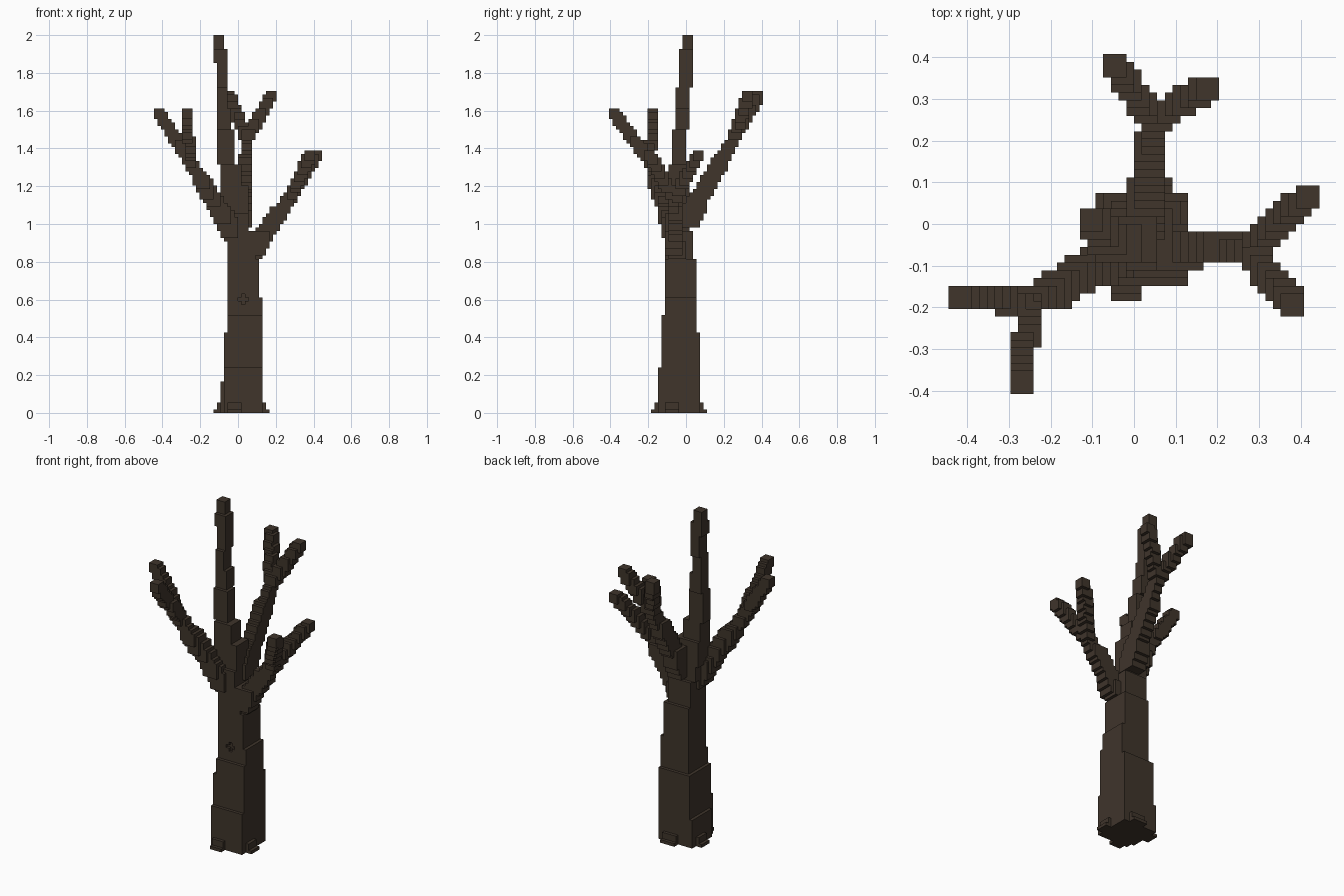
import bpy, bmesh
from mathutils import Vector

if "Cube" in bpy.data.objects:
    bpy.data.objects.remove(bpy.data.objects["Cube"])

V = 2 / 108  # voxel size

bark = bpy.data.materials.new("bark")
bark.diffuse_color = (0.05, 0.035, 0.024, 1)
bark.use_nodes = True
bark.node_tree.nodes["Principled BSDF"].inputs["Base Color"].default_value = bark.diffuse_color


def box(x0, x1, y0, y1, z0, z1):
    return {(x, y, z) for x in range(x0, x1) for y in range(y0, y1) for z in range(z0, z1)}


def limb(a, b, n0=3, n1=3):
    """Sweep a cubic brush of n voxels from a to b."""
    a, b, cells = Vector(a) / V, Vector(b) / V, set()
    steps = int((b - a).length * 2)
    for i in range(steps + 1):
        t = i / steps
        n = round(n0 + (n1 - n0) * t)
        x, y, z = (round(c - n / 2) for c in a.lerp(b, t))
        cells |= box(x, x + n, y, y + n, z, z + n)
    return cells


parts = {}

# Trunk: stacked square courses, with a small knot hole in front
trunk = set()
for c in [(-5, 7, -6, 4, 0, 9), (-4, 7, -8, 4, 0, 13), (-4, 7, -7, 4, 13, 23),
          (-3, 7, -7, 3, 23, 28), (-3, 7, -6, 3, 28, 33), (-3, 6, -6, 3, 33, 44),
          (-3, 5, -6, 2, 44, 52)]:
    trunk |= box(*c)
trunk -= box(1, 2, -6, -5, 31, 34) | box(0, 3, -6, -5, 32, 33)
parts["trunk"] = trunk

# Roots: two-step toes on the four sides
roots = set()
for c in [(-7, -5, -2, 2, 0, 1), (-6, -5, -2, 2, 0, 3), (7, 9, -6, -2, 0, 1),
          (7, 8, -6, -2, 0, 3), (-3, 1, -10, -8, 0, 1), (-3, 1, -9, -8, 0, 3),
          (0, 5, 4, 6, 0, 1), (0, 5, 4, 5, 0, 3)]:
    roots |= box(*c)
parts["roots"] = roots

# Central leader
leader = set()
for c in [(-4, 3, -6, 1, 52, 57), (-5, 3, -5, 1, 57, 65), (-5, 1, -5, 0, 65, 71),
          (-6, -1, -4, 0, 71, 81), (-6, -2, -3, 1, 81, 87), (-6, -3, -3, 1, 87, 93),
          (-6, -3, -2, 2, 93, 100), (-7, -3, -2, 2, 100, 104), (-7, -4, -1, 2, 104, 108)]:
    leader |= box(*c)
parts["leader"] = leader

# Forked branches: start, fork point, two tips
for name, start, fork, tips in [
    ("right_branch", (0.07, -0.055, 0.85), (0.27, -0.062, 1.13),
     [(0.417, 0.065, 1.37), (0.383, -0.195, 1.37)]),
    ("left_branch", (-0.03, -0.07, 0.96), (-0.25, -0.19, 1.33),
     [(-0.417, -0.175, 1.583), (-0.27, -0.38, 1.583)]),
    ("back_branch", (0.03, 0.01, 1.02), (0.045, 0.25, 1.45),
     [(-0.046, 0.38, 1.676), (0.175, 0.328, 1.676)]),
]:
    parts[name] = limb(start, fork, 5, 3) | limb(fork, tips[0]) | limb(fork, tips[1])

# Emit only the outward faces of every part
solid = set().union(*parts.values())
SIDES = []
for axis in range(3):
    for s in (1, -1):
        n = Vector([s if i == axis else 0 for i in range(3)])
        u = Vector([1 if i == (axis + 1) % 3 else 0 for i in range(3)])
        SIDES.append((n, u, n.cross(u)))

done = set()
for name, cells in parts.items():
    bm = bmesh.new()
    for c in sorted(cells - done):
        mid = Vector(c) + Vector((0.5, 0.5, 0.5))
        for n, u, w in SIDES:
            if tuple(int(a + b) for a, b in zip(c, n)) in solid:
                continue
            quad = [mid + (n + u * p + w * q) / 2 for p, q in ((-1, -1), (1, -1), (1, 1), (-1, 1))]
            bm.faces.new([bm.verts.new(p * V) for p in quad])
    done |= cells
    bmesh.ops.remove_doubles(bm, verts=bm.verts, dist=V * 0.01)
    bmesh.ops.dissolve_limit(bm, angle_limit=0.02, verts=bm.verts, edges=bm.edges)
    mesh = bpy.data.meshes.new(name)
    bm.to_mesh(mesh)
    bm.free()
    mesh.materials.append(bark)
    bpy.context.collection.objects.link(bpy.data.objects.new(name, mesh))
